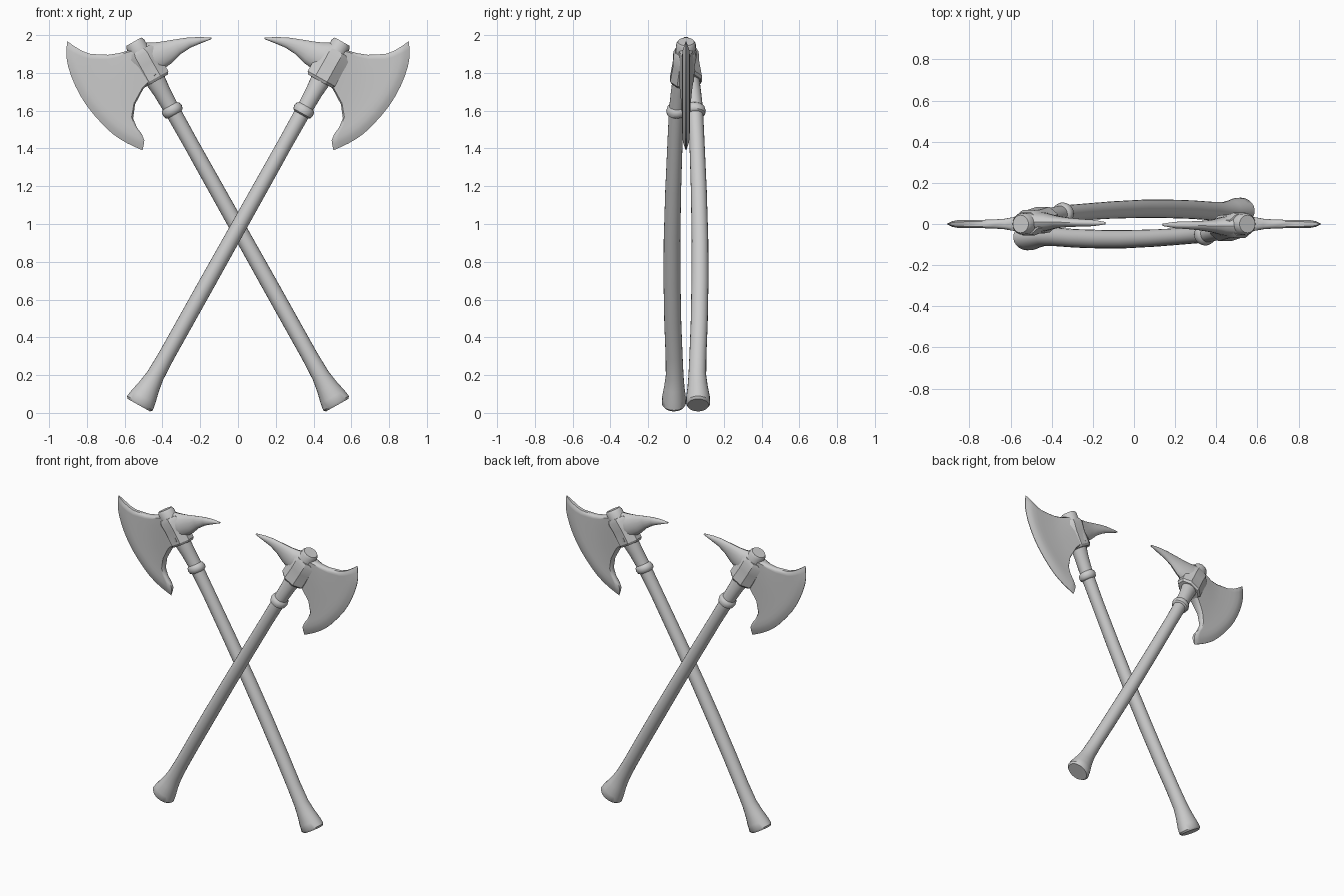
import bpy, bmesh, math
from mathutils import Vector

if "Cube" in bpy.data.objects:
    bpy.data.objects.remove(bpy.data.objects["Cube"])

BUTT, TIP = Vector((-0.525, 0, 0.041)), Vector((0.55, 0, 1.963))


def finish(bm, name, angle=40):
    bmesh.ops.recalc_face_normals(bm, faces=bm.faces)
    me = bpy.data.meshes.new(name)
    bm.to_mesh(me)
    bm.free()
    ob = bpy.data.objects.new(name, me)
    bpy.context.collection.objects.link(ob)
    bpy.ops.object.select_all(action='DESELECT')
    ob.select_set(True)
    bpy.context.view_layer.objects.active = ob
    bpy.ops.object.shade_smooth_by_angle(angle=math.radians(angle))
    return ob


def loft(name, stations, sides=20, phase=0.0, angle=40):
    """Tube through stations (centre, half height in xz, half width in y)."""
    bm, rings = bmesh.new(), []
    for i, (c, h, w) in enumerate(stations):
        t = stations[min(i + 1, len(stations) - 1)][0] - stations[max(i - 1, 0)][0]
        n = Vector((-t.z, 0, t.x)).normalized()
        rings.append([bm.verts.new(c + n * h * math.cos(a) + Vector((0, w * math.sin(a), 0)))
                      for a in (phase + math.tau * k / sides for k in range(sides))])
    for a, b in zip(rings, rings[1:]):
        for k in range(sides):
            j = (k + 1) % sides
            bm.faces.new((a[k], a[j], b[j], b[k]))
    bm.faces.new(rings[0])
    bm.faces.new(rings[-1])
    return finish(bm, name, angle)


def along(rows):
    """Rows (distance up the handle, y, half height, half width) to stations."""
    d = (TIP - BUTT).normalized()
    return [(BUTT + d * t + Vector((0, y, 0)), h, w) for t, y, h, w in rows]


def curve(points, t):
    """Catmull-Rom point through a list of (x, z)."""
    p = [Vector(q) for q in points]
    p = [2 * p[0] - p[1]] + p + [2 * p[-1] - p[-2]]
    s = min(t, 0.99999) * (len(points) - 1)
    i, f = int(s), s - int(s)
    a, b, c, d = p[i:i + 4]
    return 0.5 * (2 * b + (c - a) * f + (2 * a - 5 * b + 4 * c - d) * f ** 2
                  + (3 * b - a - 3 * c + d) * f ** 3)


def make_blade(name):
    top = [(0.52, 1.93), (0.60, 1.915), (0.66, 1.897), (0.78, 1.90), (0.845, 1.928), (0.905, 1.968)]
    low = [(0.43, 1.79), (0.52, 1.69), (0.556, 1.58), (0.535, 1.51), (0.497, 1.455), (0.505, 1.39)]
    edge = [top[-1], (0.907, 1.87), (0.87, 1.75), (0.80, 1.625), (0.69, 1.50), (0.60, 1.435), low[-1]]
    root = [top[0], low[0]]
    vs = [0, 0.15, 0.3, 0.45, 0.6, 0.72, 0.84, 0.92, 1]
    half = [0.045, 0.034, 0.025, 0.021, 0.02, 0.02, 0.019, 0.014, 0.002]
    us = [0, 0.04] + [k / 14 for k in range(1, 14)] + [0.96, 1]
    bm, grids = bmesh.new(), []
    for side in (-1, 1):
        grid = []
        for u in us:
            row = []
            for v, h in zip(vs, half):
                flat = ((1 - u) * (1 - v) * Vector(top[0]) + (1 - u) * v * Vector(top[-1])
                        + u * (1 - v) * Vector(low[0]) + u * v * Vector(low[-1]))
                p = ((1 - u) * curve(top, v) + u * curve(low, v)
                     + (1 - v) * curve(root, u) + v * curve(edge, u) - flat)
                y = side * h * (0.55 if u in (0, 1) else 1)
                row.append(bm.verts.new((p.x, y, p.y)))
            grid.append(row)
        grids.append(grid)
        for a, b in zip(grid, grid[1:]):
            for k in range(len(vs) - 1):
                bm.faces.new((a[k], a[k + 1], b[k + 1], b[k]))
    # Close the rim between both cheeks
    rims = [g[0] + [r[-1] for r in g[1:-1]] + g[-1][::-1] + [r[0] for r in g[-2:0:-1]] for g in grids]
    n = len(rims[0])
    for k in range(n):
        j = (k + 1) % n
        bm.faces.new((rims[0][k], rims[0][j], rims[1][j], rims[1][k]))
    return finish(bm, name, 50)


# Right axe: handle with flared butt, bowed forward
parts = [loft("right_handle", along([
    (0, -0.064, 0.068, 0.056), (0.012, -0.064, 0.078, 0.064), (0.05, -0.064, 0.072, 0.063),
    (0.11, -0.062, 0.058, 0.054), (0.18, -0.06, 0.047, 0.047), (0.3, -0.063, 0.043, 0.045),
    (0.5, -0.07, 0.043, 0.045), (0.75, -0.074, 0.043, 0.045), (1.0, -0.074, 0.042, 0.044),
    (1.3, -0.068, 0.041, 0.042), (1.6, -0.058, 0.04, 0.04), (1.8, -0.048, 0.042, 0.042),
    (1.9, -0.036, 0.046, 0.044), (1.99, -0.022, 0.055, 0.048), (2.1, -0.01, 0.055, 0.05)]))]
# Collar ring below the head
parts.append(loft("right_collar", along([
    (1.762, -0.05, 0.042, 0.042), (1.77, -0.05, 0.053, 0.052), (1.787, -0.049, 0.057, 0.056),
    (1.805, -0.047, 0.053, 0.052), (1.815, -0.046, 0.042, 0.042)])))
# Faceted socket holding blade and spike
parts.append(loft("right_socket", along([
    (1.965, -0.022, 0.078, 0.058), (1.98, -0.021, 0.09, 0.068), (2.01, -0.018, 0.09, 0.066),
    (2.07, -0.012, 0.088, 0.062), (2.125, -0.006, 0.09, 0.066), (2.15, -0.003, 0.074, 0.056)]),
    sides=8, phase=math.pi / 8, angle=30))
# Cap on top of the socket
parts.append(loft("right_cap", along([
    (2.12, -0.004, 0.054, 0.052), (2.19, 0, 0.053, 0.052), (2.205, 0, 0.044, 0.043)])))
# Curved back spike
parts.append(loft("right_spike", [(Vector((x, y, z)), h, w) for x, y, z, h, w in [
    (0.50, -0.01, 1.875, 0.085, 0.055), (0.43, -0.01, 1.885, 0.078, 0.045),
    (0.375, -0.01, 1.91, 0.062, 0.03), (0.32, -0.008, 1.938, 0.042, 0.023),
    (0.26, -0.006, 1.96, 0.028, 0.019), (0.20, -0.005, 1.973, 0.017, 0.016),
    (0.14, -0.004, 1.983, 0.004, 0.006)]], sides=14))
# Crescent blade
parts.append(make_blade("right_blade"))

# Left axe: the same parts turned half a circle about z
for ob in parts:
    twin = bpy.data.objects.new(ob.name.replace("right", "left"), ob.data.copy())
    twin.rotation_euler.z = math.pi
    bpy.context.collection.objects.link(twin)
